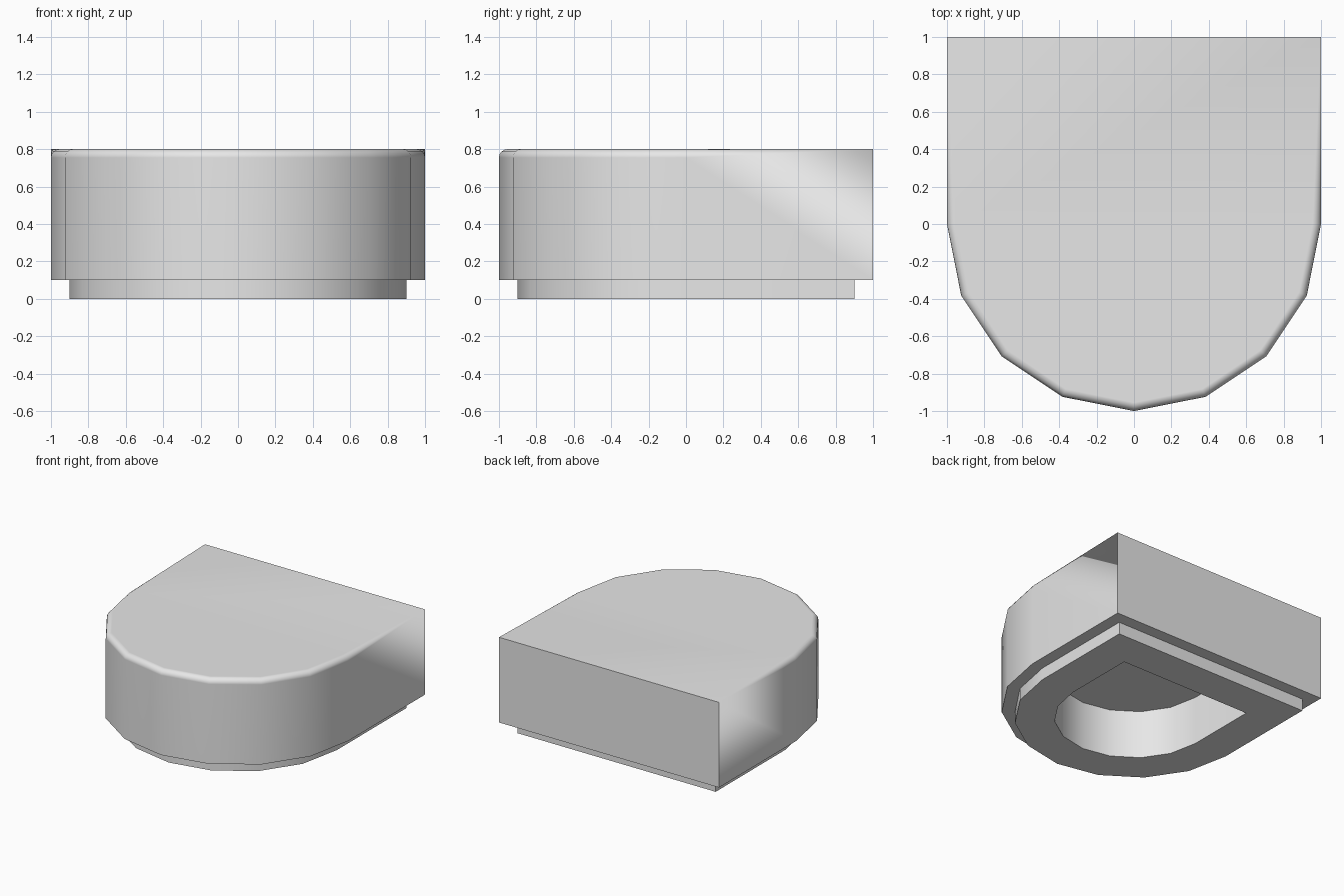
import bpy
import bmesh
import math

cube = bpy.data.objects.get("Cube")
if cube:
    bpy.data.objects.remove(cube, do_unlink=True)

HEIGHT = 0.8
ROUNDING = 0.045   # radius of the rounded top rim
ARC_SIDES = 8
RIM_STEPS = 4

grey = bpy.data.materials.new("light grey")
grey.use_nodes = True
grey.diffuse_color = (0.8, 0.8, 0.8, 1)
grey.node_tree.nodes["Principled BSDF"].inputs["Base Color"].default_value = (0.8, 0.8, 0.8, 1)

# D-shaped outline: square back, half-round front
arc = [(math.cos(math.pi * i / ARC_SIDES), -math.sin(math.pi * i / ARC_SIDES))
       for i in range(ARC_SIDES + 1)]
outline = [(-1, 1), (1, 1)] + arc


def flat_ring(bm, scale, z):
    return [bm.verts.new((x * scale, y * scale, z)) for x, y in outline]


def rim_ring(bm, t):
    """Ring of the rounded rim, which fades to nothing at the back corners."""
    ring = []
    for x, y in outline:
        r = 0 if y == 1 else ROUNDING
        s = 1 - r * (1 - math.cos(t))
        ring.append(bm.verts.new((x * s, y * s, HEIGHT - r * (1 - math.sin(t)))))
    return ring


bm = bmesh.new()

# Skin from the cavity ceiling, down, around the stepped foot and up the wall
rings = [flat_ring(bm, s, z) for s, z in
         [(0.6, 0.4), (0.6, 0), (0.9, 0), (0.9, 0.1), (1, 0.1)]]
rings += [rim_ring(bm, math.pi / 2 * k / RIM_STEPS) for k in range(RIM_STEPS + 1)]

n = len(outline)
for low, high in zip(rings, rings[1:]):
    for i in range(n):
        j = (i + 1) % n
        bm.faces.new((low[i], low[j], high[j], high[i]))

# Cavity ceiling and flat top
bm.faces.new(rings[0])
bm.faces.new(rings[-1])

bmesh.ops.remove_doubles(bm, verts=bm.verts, dist=0.0001)
bmesh.ops.recalc_face_normals(bm, faces=bm.faces)

mesh = bpy.data.meshes.new("hollow_housing")
bm.to_mesh(mesh)
bm.free()
mesh.materials.append(grey)
housing = bpy.data.objects.new("hollow_housing", mesh)
bpy.context.collection.objects.link(housing)

# Smooth round front and rim, crisp corners, flat top
bpy.ops.object.select_all(action='DESELECT')
housing.select_set(True)
bpy.context.view_layer.objects.active = housing
bpy.ops.object.shade_smooth_by_angle(angle=math.radians(30))
weighted = housing.modifiers.new("flat_top_shading", 'WEIGHTED_NORMAL')
weighted.keep_sharp = True
